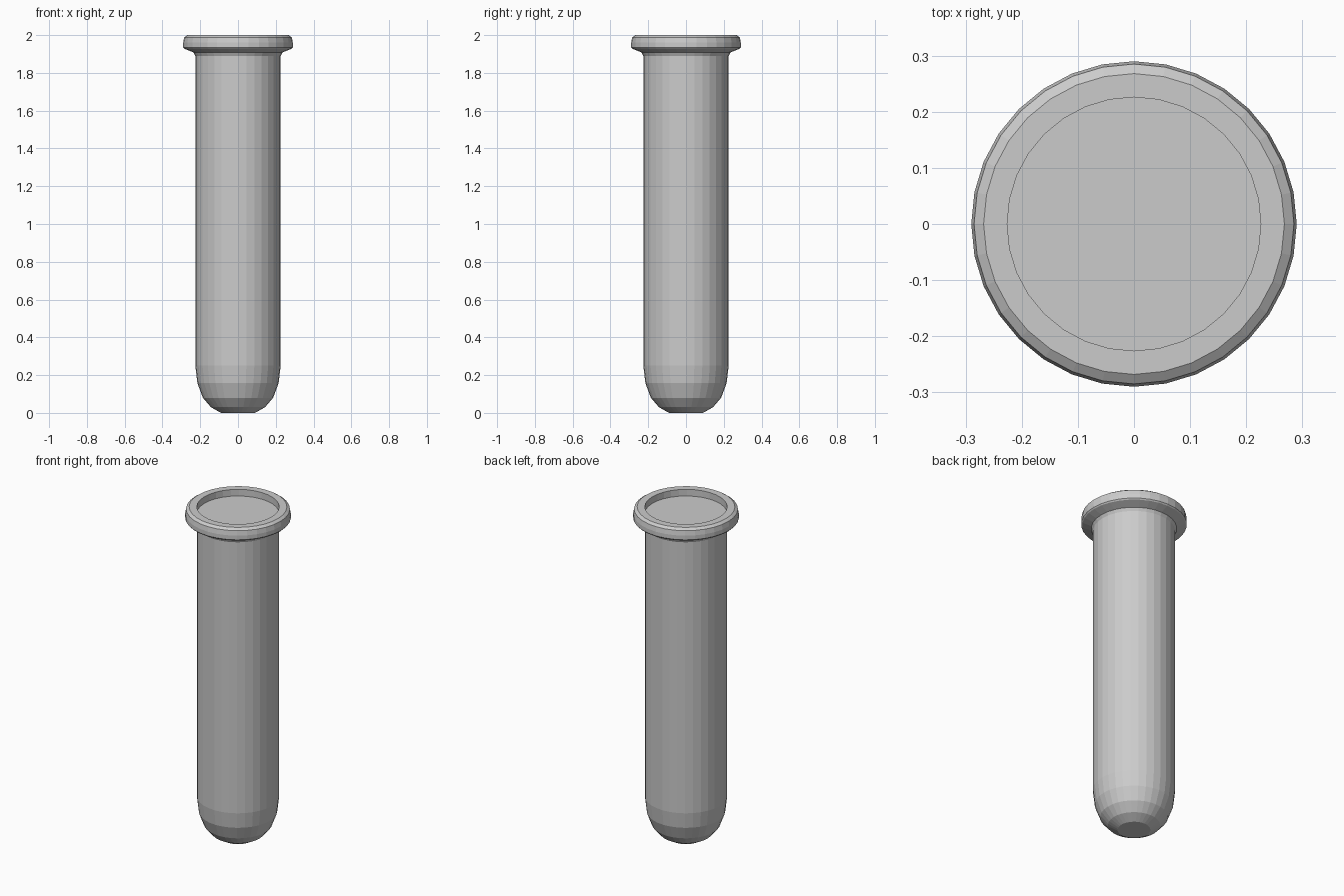
import bpy, bmesh, math

if "Cube" in bpy.data.objects:
    bpy.data.objects.remove(bpy.data.objects["Cube"])

SIDES = 32

grey = bpy.data.materials.new("light grey")
grey.diffuse_color = (0.6, 0.6, 0.6, 1)
grey.use_nodes = True
grey.node_tree.nodes["Principled BSDF"].inputs["Base Color"].default_value = grey.diffuse_color


def lathe(name, profile, sides=SIDES):
    """Revolve (radius, z) points around z and close both ends with flat caps."""
    bm = bmesh.new()
    rings = []
    for r, z in profile:
        rings.append([bm.verts.new((r * math.cos(2 * math.pi * i / sides),
                                    r * math.sin(2 * math.pi * i / sides), z))
                      for i in range(sides)])
    for low, high in zip(rings, rings[1:]):
        for i in range(sides):
            j = (i + 1) % sides
            bm.faces.new((low[i], low[j], high[j], high[i]))
    bm.faces.new(rings[0][::-1])
    bm.faces.new(rings[-1])
    mesh = bpy.data.meshes.new(name)
    bm.to_mesh(mesh)
    bm.free()
    mesh.materials.append(grey)
    obj = bpy.data.objects.new(name, mesh)
    bpy.context.collection.objects.link(obj)
    return obj


# Rounded bottom, straight wall, flared lip and shallow recessed top
rounded_base = [(0.09, 0.0), (0.143, 0.03), (0.186, 0.08), (0.215, 0.157), (0.226, 0.25)]
neck = [(0.226, 1.89), (0.235, 1.908)]
lip = [(0.284, 1.928), (0.29, 1.935), (0.29, 1.96), (0.285, 1.988), (0.268, 2.0)]
recess = [(0.226, 2.0), (0.226, 1.96)]
lathe("tube", rounded_base + neck + lip + recess)
